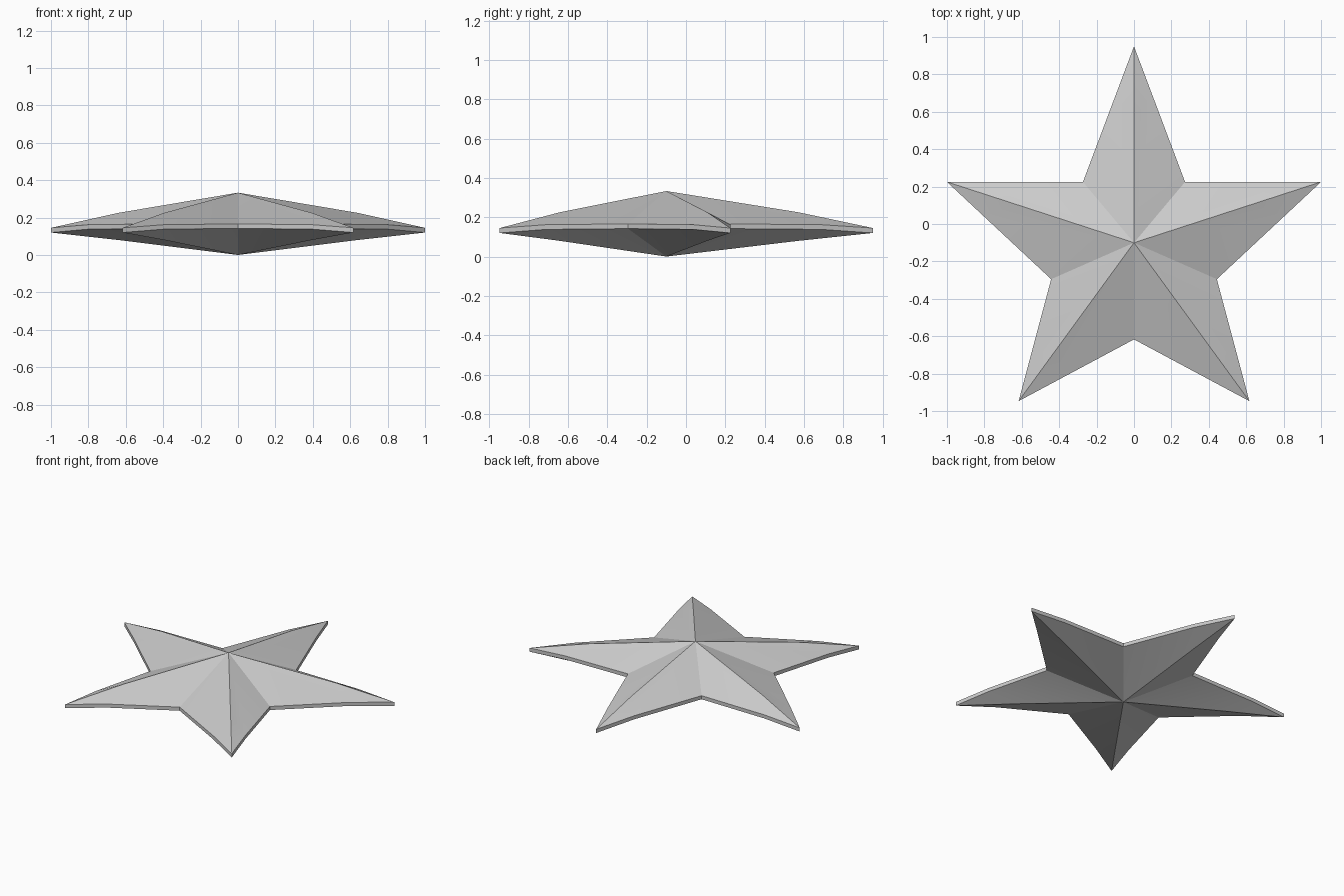
import bpy, bmesh
from math import radians
from mathutils import Vector

if "Cube" in bpy.data.objects:
    bpy.data.objects.remove(bpy.data.objects["Cube"])

CY = -0.10     # centre of the star in y
T = 0.64       # position of the bend along each arm

# Right-hand outline, alternating tip / notch, from the top tip to the bottom notch
half = [(0, 0.95), (0.273, 0.225), (1.0, 0.225), (0.443, -0.295),
        (0.617, -0.947), (0, -0.617)]
outline = half + [(-x, y) for x, y in half[-2:0:-1]]
n = len(outline)

bm = bmesh.new()


def shell(apex_z, tip_z, bend_z, side_z, notch_z, flip):
    """One faceted side of the star; returns its rim vertices in order."""
    apex = bm.verts.new((0, CY, apex_z))
    corner = [bm.verts.new((x, y, notch_z if i % 2 else tip_z))
              for i, (x, y) in enumerate(outline)]
    rim = []
    ridge = {}
    for i in range(0, n, 2):
        x, y = outline[i]
        ridge[i] = bm.verts.new((x * T, CY + (y - CY) * T, bend_z))
    for i in range(n):
        j = (i + 1) % n
        tip, notch = (j, i) if i % 2 else (i, j)
        a, b = Vector(outline[tip]), Vector(outline[notch])
        p = a.lerp(b, 1 - T)
        mid = bm.verts.new((p.x, p.y, side_z))
        rim += [corner[i], mid]
        bend = ridge[tip]
        for f in ((apex, bend, mid), (apex, mid, corner[notch]),
                  (bend, corner[tip], mid)):
            bm.faces.new(f)
    return rim


# Upper and lower faces joined by a thin rim
upper = shell(0.333, 0.145, 0.225, 0.162, 0.166, False)
lower = shell(0.0, 0.12, 0.08, 0.138, 0.142, True)
for k in range(len(upper)):
    m = (k + 1) % len(upper)
    bm.faces.new((upper[k], upper[m], lower[m], lower[k]))
bmesh.ops.recalc_face_normals(bm, faces=bm.faces)

mesh = bpy.data.meshes.new("star")
bm.to_mesh(mesh)
bm.free()
star = bpy.data.objects.new("star", mesh)
bpy.context.collection.objects.link(star)

# Soft bends along the arms, crisp ridges
bpy.context.view_layer.objects.active = star
star.select_set(True)
bpy.ops.object.shade_smooth_by_angle(angle=radians(12))
